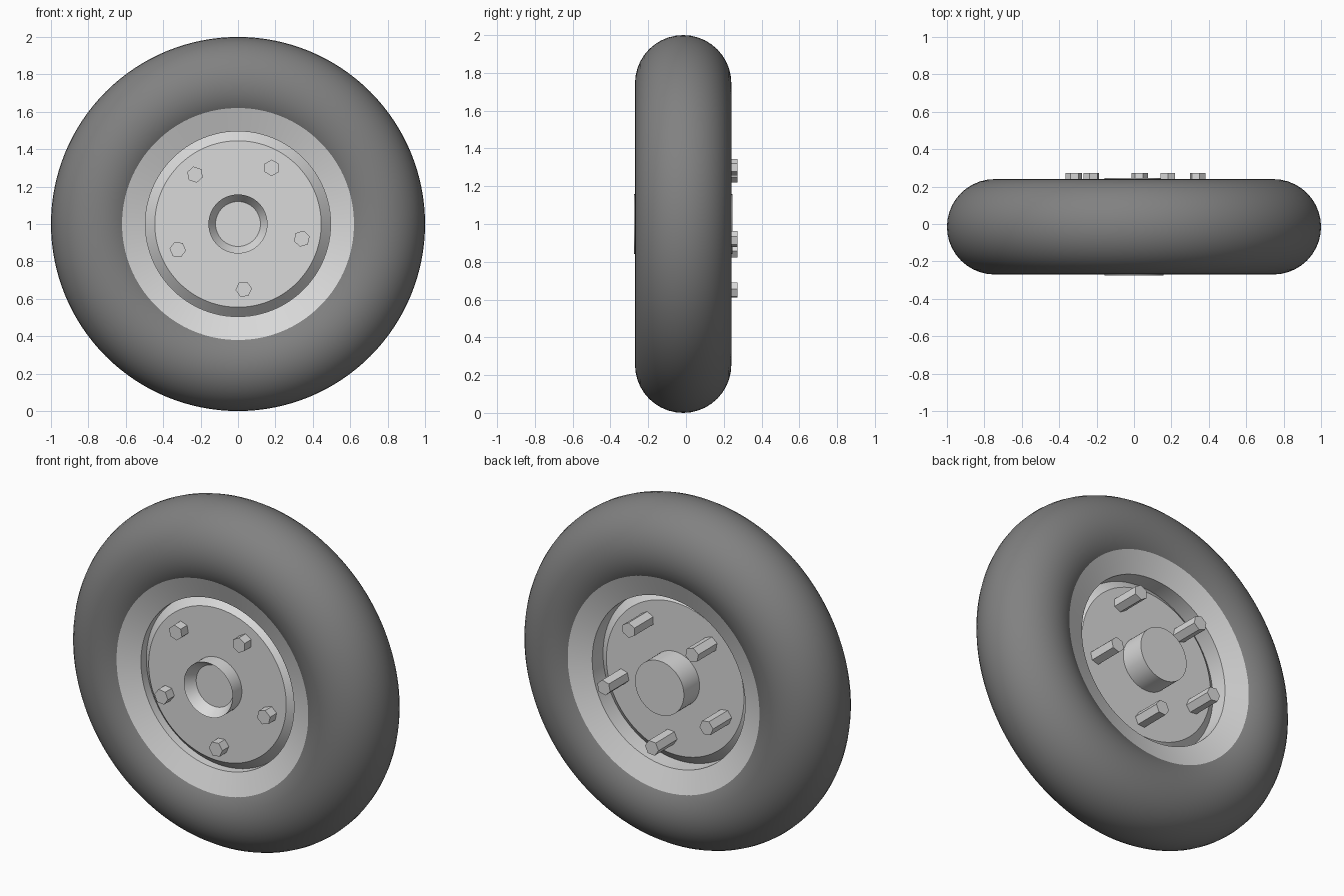
import bpy, bmesh, math
from mathutils import Matrix, Vector

if "Cube" in bpy.data.objects:
    bpy.data.objects.remove(bpy.data.objects["Cube"])

AXLE = Vector((0, 0, 1))   # wheel centre
MID = -0.015               # middle plane of the tyre


def material(name, value):
    mat = bpy.data.materials.new(name)
    mat.use_nodes = True
    color = (value, value, value, 1)
    mat.diffuse_color = color
    mat.node_tree.nodes["Principled BSDF"].inputs["Base Color"].default_value = color
    return mat


def finish(name, bm, mat, angle):
    bmesh.ops.recalc_face_normals(bm, faces=bm.faces)
    mesh = bpy.data.meshes.new(name)
    bm.to_mesh(mesh)
    bm.free()
    mesh.materials.append(mat)
    obj = bpy.data.objects.new(name, mesh)
    bpy.context.collection.objects.link(obj)
    obj.location = AXLE
    bpy.ops.object.select_all(action='DESELECT')
    obj.select_set(True)
    bpy.context.view_layer.objects.active = obj
    bpy.ops.object.shade_smooth_by_angle(angle=math.radians(angle))
    return obj


def lathe(name, profile, mat, steps=96, closed=False, angle=25):
    """Turn a (radius, y) profile around the axle."""
    bm = bmesh.new()
    verts = [bm.verts.new((r, y, 0)) for r, y in profile]
    edges = [bm.edges.new(pair) for pair in zip(verts, verts[1:])]
    if closed:
        edges.append(bm.edges.new((verts[-1], verts[0])))
    bmesh.ops.spin(bm, geom=verts + edges, cent=(0, 0, 0), axis=(0, 1, 0),
                   angle=math.tau, steps=steps)
    bmesh.ops.remove_doubles(bm, verts=bm.verts, dist=0.0005)
    return finish(name, bm, mat, angle)


rubber = material("dark grey rubber", 0.22)
metal = material("light grey metal", 0.7)

# Tyre: round section
section = [(0.745 + 0.255 * math.cos(math.tau * i / 40),
            MID + 0.255 * math.sin(math.tau * i / 40)) for i in range(40)]
lathe("tyre", section, rubber, steps=128, closed=True, angle=60)

# Rim: sloped flange on both sides, short wall, bevelled centre plate
lathe("rim", [
    (0, -0.19), (0.445, -0.19), (0.495, -0.14), (0.495, MID - 0.175),
    (0.64, MID - 0.229), (0.64, MID + 0.229), (0.495, MID + 0.175),
    (0.495, 0.06), (0.445, 0.10), (0, 0.10)], metal)

# Hub: solid cylinder with a tapered recess in front
lathe("hub", [(0, -0.215), (0.12, -0.215), (0.158, -0.275),
              (0.158, 0.245), (0, 0.245)], metal, steps=64)

# Five hexagonal bolts passing through the centre plate
FRONT, BACK = -0.25, 0.273
for i in range(5):
    turn = math.radians(-85 + 72 * i)
    bm = bmesh.new()
    bmesh.ops.create_cone(bm, cap_ends=True, segments=6, radius1=0.044,
                          radius2=0.044, depth=BACK - FRONT)
    place = (Matrix.Rotation(-turn, 4, 'Y')
             @ Matrix.Translation((0.35, (FRONT + BACK) / 2, 0))
             @ Matrix.Rotation(math.pi / 2, 4, 'X'))
    bmesh.ops.transform(bm, matrix=place, verts=bm.verts)
    finish(f"bolt_{i + 1}", bm, metal, 20)
